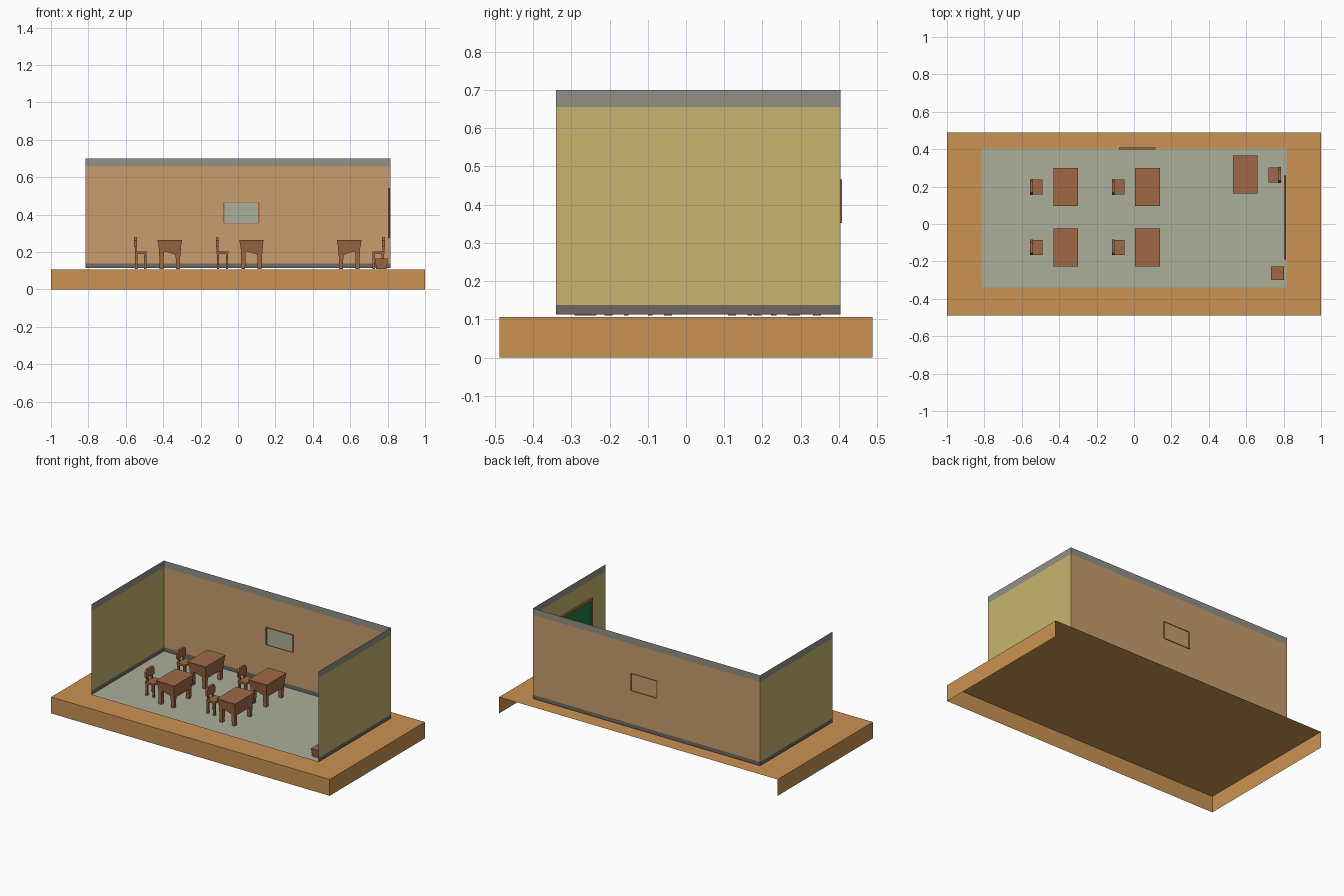
import bpy
import bmesh
import math

if "Cube" in bpy.data.objects:
    bpy.data.objects.remove(bpy.data.objects["Cube"], do_unlink=True)


def material(name, rgb):
    m = bpy.data.materials.new(name)
    m.use_nodes = True
    m.diffuse_color = (*rgb, 1)
    m.node_tree.nodes["Principled BSDF"].inputs["Base Color"].default_value = (*rgb, 1)
    return m


TAN = material("platform tan", (0.59, 0.29, 0.085))
PLASTER = material("back wall beige", (0.58, 0.34, 0.155))
YELLOW = material("side wall yellow", (0.57, 0.46, 0.157))
GREY = material("trim grey", (0.29, 0.28, 0.24))
DARK = material("skirting dark grey", (0.156, 0.136, 0.125))
FLOOR = material("floor pale green", (0.41, 0.43, 0.32))
WOOD = material("wood brown", (0.35, 0.14, 0.06))
GREEN = material("board green", (0.018, 0.18, 0.05))


def add_box(bm, x, y, z, taper=(1, 1)):
    """Box from (min, max) ranges; taper scales the bottom face."""
    cx, cy = sum(x) / 2, sum(y) / 2
    made = bmesh.ops.create_cube(bm, size=1)["verts"]
    for v in made:
        low = v.co.z < 0
        hx = (x[1] - x[0]) * (taper[0] if low else 1)
        hy = (y[1] - y[0]) * (taper[1] if low else 1)
        v.co = (cx + v.co.x * hx, cy + v.co.y * hy, z[0] if low else z[1])
    return made


def finish(name, bm, *mats):
    me = bpy.data.meshes.new(name)
    bm.to_mesh(me)
    bm.free()
    for m in mats:
        me.materials.append(m)
    return place(name, me)


def place(name, me, x=0, y=0, turn=0):
    ob = bpy.data.objects.new(name, me)
    ob.location = (x, y, 0)
    ob.rotation_euler.z = turn
    bpy.context.collection.objects.link(ob)
    return ob


def panel(name, corners, mat):
    bm = bmesh.new()
    bm.faces.new([bm.verts.new(c) for c in corners])
    return finish(name, bm, mat)


def boxes(name, parts, mat):
    bm = bmesh.new()
    for p in parts:
        add_box(bm, *p)
    return finish(name, bm, mat)


# Platform shell: top and three sides, open below and behind
bm = bmesh.new()
add_box(bm, (-1, 1), (-0.488, 0.488), (0, 0.106))
bm.normal_update()
gone = [f for f in bm.faces if f.normal.z < -0.5 or f.normal.y > 0.5]
bmesh.ops.delete(bm, geom=gone, context="FACES")
finish("platform", bm, TAN)

# Room floor and walls, with skirting and top trim bands
W, Y0, Y1 = 0.815, -0.34, 0.404
BASE, LOW, HIGH, TOP = 0.113, 0.138, 0.656, 0.7
panel("room_floor", [(-W, Y0, BASE), (W, Y0, BASE), (W, Y1, BASE), (-W, Y1, BASE)], FLOOR)


def wall(name, a, b, mat):
    bm = bmesh.new()
    rows = [[bm.verts.new((*p, z)) for p in (a, b)] for z in (BASE, LOW, HIGH, TOP)]
    for i in range(3):
        f = bm.faces.new((rows[i][0], rows[i][1], rows[i + 1][1], rows[i + 1][0]))
        f.material_index = i
    finish(name, bm, DARK, mat, GREY)


wall("back_wall", (-W, Y1), (W, Y1), PLASTER)
wall("right_wall", (-W, Y1), (-W, Y0), YELLOW)
wall("left_wall", (W, Y0), (W, Y1), YELLOW)

# Window: pane inside, slim frame passing through the wall
wx, wz, wy = (-0.076, 0.112), (0.354, 0.465), (0.397, 0.408)
boxes("window_pane", [((wx[0], wx[1]), (0.399, 0.402), wz)], FLOOR)
boxes("window_frame",
      [((x - 0.004, x + 0.004), wy, wz) for x in wx]
      + [(wx, wy, (z - 0.0015, z + 0.0015)) for z in wz], WOOD)

# Chalkboard with its frame on the left wall
by, bz, t = (-0.19, 0.26), (0.275, 0.542), 0.014
boxes("chalkboard", [((0.806, 0.812), by, bz)], GREEN)
boxes("chalkboard_frame",
      [((0.801, 0.812), (y, y + t), bz) for y in (by[0], by[1] - t)]
      + [((0.801, 0.812), by, (z, z + t)) for z in (bz[0], bz[1] - t)], WOOD)

# Desk: tapered body with a sloping underside, on four tapered legs
bm = bmesh.new()
add_box(bm, (-0.066, 0.066), (-0.102, 0.102), (0.252, 0.265), (0.97, 0.97))
for v in add_box(bm, (-0.063, 0.063), (-0.098, 0.098), (0.2, 0.252), (0.9, 0.92)):
    if v.co.z < 0.22:
        v.co.z = 0.178 if v.co.x > 0 else 0.212
for sx in (-1, 1):
    for sy in (-1, 1):
        x, y = sx * 0.044, sy * 0.078
        add_box(bm, (x - 0.013, x + 0.013), (y - 0.013, y + 0.013), (0.11, 0.215), (0.8, 0.8))
desk = finish("desk_1", bm, WOOD)

# Chair: seat, legs, two posts and a backrest with clipped top corners
bm = bmesh.new()
add_box(bm, (-0.032, 0.032), (-0.04, 0.04), (0.19, 0.203))
for sx in (-1, 1):
    for sy in (-1, 1):
        x, y = sx * 0.024, sy * 0.031
        add_box(bm, (x - 0.006, x + 0.006), (y - 0.006, y + 0.006), (0.11, 0.192))
for sy in (-1, 1):
    y = sy * 0.022
    add_box(bm, (-0.032, -0.022), (y - 0.006, y + 0.006), (0.2, 0.235))
add_box(bm, (-0.035, -0.021), (-0.042, 0.042), (0.226, 0.262))
cap = add_box(bm, (-0.035, -0.021), (-0.042, 0.042), (0.262, 0.28))
for v in cap:
    if v.co.z > 0.27:
        v.co.y *= 0.7
bmesh.ops.remove_doubles(bm, verts=bm.verts, dist=0.0001)
chair = finish("chair_1", bm, WOOD)

# Pupils' places in two rows, and the teacher's place turned round
rows = [(x, y) for y in (0.198, -0.125) for x in (-0.365, 0.072)]
for i, (x, y) in enumerate(rows, 1):
    if i == 1:
        desk.location = (x, y, 0)
        chair.location = (x - 0.155, y, 0)
    else:
        place(f"desk_{i}", desk.data, x, y)
        place(f"chair_{i}", chair.data, x - 0.155, y)
place("teacher_desk", desk.data, 0.595, 0.265, math.pi)
place("teacher_chair", chair.data, 0.75, 0.262, math.pi)

# Waste box in the front corner
boxes("waste_box", [((0.732, 0.802), (-0.299, -0.228), (0.11, 0.164), (0.8, 0.8))], WOOD)
